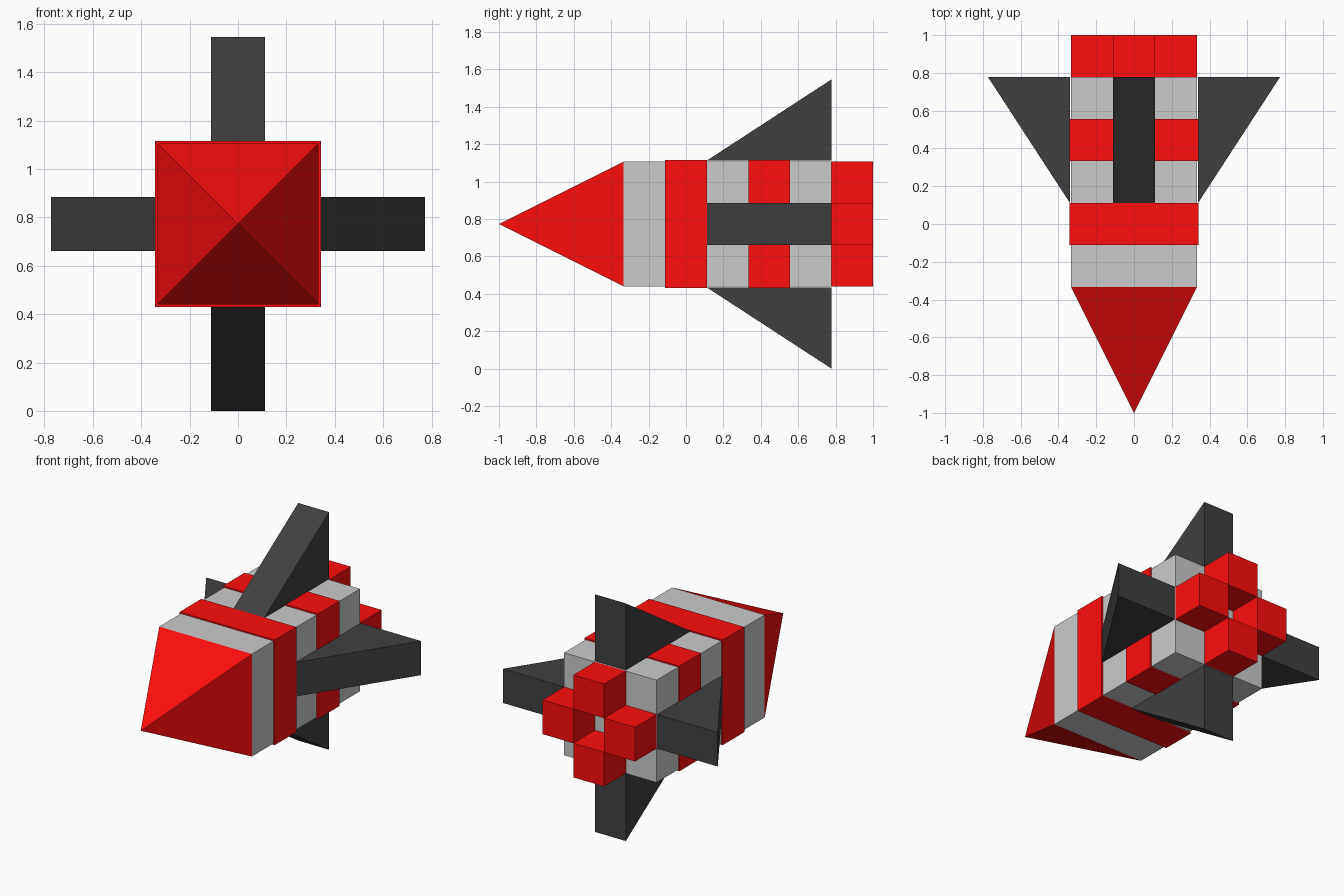
import bpy, bmesh, math
from mathutils import Matrix, Vector

if "Cube" in bpy.data.objects:
    bpy.data.objects.remove(bpy.data.objects["Cube"])

U = 2 / 9            # one block
ZC = 0.773           # height of the rocket axis
H = 1.5 * U          # body half width
BAND = 0.342         # red band half width


def material(name, rgb):
    m = bpy.data.materials.new(name)
    m.diffuse_color = (*rgb, 1)
    m.use_nodes = True
    m.node_tree.nodes["Principled BSDF"].inputs["Base Color"].default_value = m.diffuse_color
    return m


RED = material("red", (1.0, 0.004, 0.004))
BLACK = material("black", (0.051, 0.051, 0.051))


def add_mesh(name, verts, faces, mat=None):
    me = bpy.data.meshes.new(name)
    me.from_pydata(verts, [], faces)
    bm = bmesh.new()
    bm.from_mesh(me)
    bmesh.ops.recalc_face_normals(bm, faces=bm.faces)
    bm.to_mesh(me)
    bm.free()
    ob = bpy.data.objects.new(name, me)
    bpy.context.collection.objects.link(ob)
    ob.location.z = ZC
    if mat:
        me.materials.append(mat)
    return ob


def block(name, half, y0, y1, mat=None, x=0, z=0):
    v = [(x + sx * half, y, z + sz * half)
         for y in (y0, y1) for sx, sz in ((-1, -1), (1, -1), (1, 1), (-1, 1))]
    f = [(0, 1, 2, 3), (4, 5, 6, 7)] + [(i, (i + 1) % 4, (i + 1) % 4 + 4, i + 4) for i in range(4)]
    return add_mesh(name, v, f, mat)


# Pyramid nose
corners = [(-H, -1.5 * U, -H), (H, -1.5 * U, -H), (H, -1.5 * U, H), (-H, -1.5 * U, H)]
add_mesh("nose", corners + [(0, -1, 0)],
         [(0, 1, 2, 3), (0, 1, 4), (1, 2, 4), (2, 3, 4), (3, 0, 4)], RED)

# Body slices, alternating grey and slightly wider red
for i in range(5):
    y0 = (i - 1.5) * U
    if i % 2:
        block(f"red_band_{i}", BAND, y0, y0 + U, RED)
    else:
        block(f"body_section_{i}", H, y0, y0 + U)

# Wedge fins and exhaust cubes, repeated around the axis
w = U / 2
profile = [(0.5 * U, 0.339), (3.5 * U, 0.339), (3.5 * U, ZC)]
for i in range(4):
    turn = Matrix.Rotation(i * math.pi / 2, 4, 'Y')
    verts = [turn @ Vector((x, y, z)) for x in (-w, w) for y, z in profile]
    add_mesh(f"fin_{i}", verts,
             [(0, 1, 2), (3, 4, 5), (0, 1, 4, 3), (1, 2, 5, 4), (2, 0, 3, 5)], BLACK)
    p = turn @ Vector((0, 0, U))
    block(f"exhaust_cube_{i}", w, 3.5 * U, 1.0, RED, p.x, p.z)
